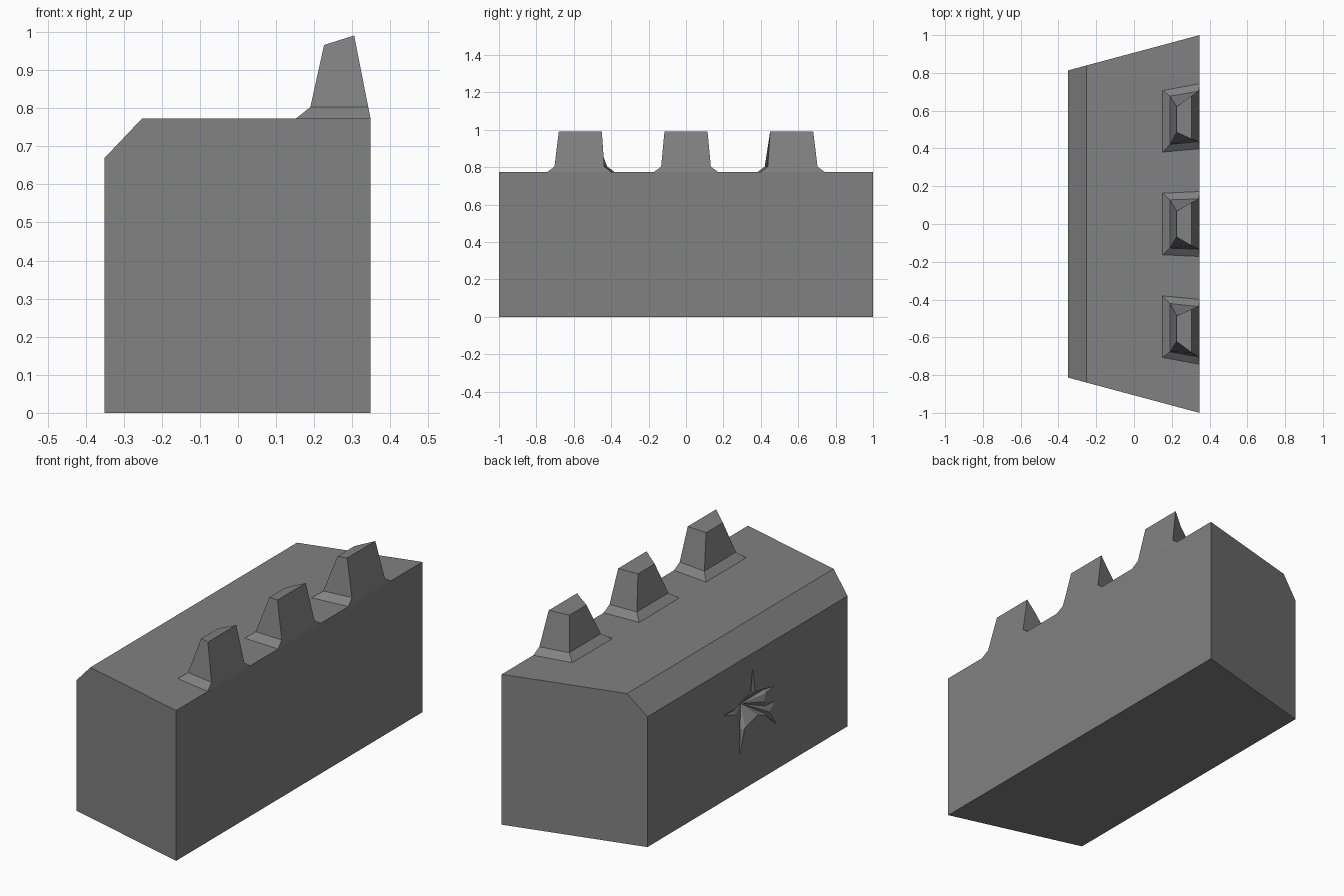
import bpy, bmesh

if "Cube" in bpy.data.objects:
    bpy.data.objects.remove(bpy.data.objects["Cube"])

# Dark grey stone
stone = bpy.data.materials.new("dark_stone")
stone.diffuse_color = (0.22, 0.22, 0.22, 1)
stone.use_nodes = True
stone.node_tree.nodes["Principled BSDF"].inputs["Base Color"].default_value = stone.diffuse_color


def make_object(name, verts, faces):
    bm = bmesh.new()
    vs = [bm.verts.new(v) for v in verts]
    for f in faces:
        bm.faces.new([vs[i] for i in f])
    bmesh.ops.recalc_face_normals(bm, faces=bm.faces)
    mesh = bpy.data.meshes.new(name)
    bm.to_mesh(mesh)
    bm.free()
    mesh.materials.append(stone)
    obj = bpy.data.objects.new(name, mesh)
    bpy.context.collection.objects.link(obj)
    return obj


# Wedge-shaped wall block: chamfered profile, ends splayed towards +x
X0, X1 = -0.35, 0.348
profile = [(X0, 0), (X1, 0), (X1, 0.773), (-0.252, 0.773), (X0, 0.67)]


def half_width(x):
    return 0.813 + (1.0 - 0.813) * (x - X0) / (X1 - X0)


n = len(profile)
verts = [(x, s * half_width(x), z) for s in (-1, 1) for x, z in profile]
faces = [range(n), range(n, 2 * n)]
faces += [(i, (i + 1) % n, n + (i + 1) % n, n + i) for i in range(n)]
wall = make_object("wall_block", verts, faces)

# Impact dent cut into the narrow (-x) face: deep core, shallow pointed cracks
outline = [(.212, .442), (.098, .44), (.024, .463), (-.025, .479),
           (-.04, .613), (-.065, .467), (-.138, .452), (-.228, .434),
           (-.15, .425), (-.139, .385), (-.236, .354), (-.18, .315),
           (-.244, .221), (-.14, .31), (-.082, .335), (.02, .308),
           (.067, .175), (.065, .306), (.098, .405)]
tips = (0, 4, 7, 10, 12, 16)
m = len(outline)
verts = [(X0 - 0.002, y, z) for y, z in outline] + [(X0 + 0.06, -0.03, 0.40)]
faces = [range(m)]
for i in range(m):
    a, b = i - 1, (i + 1) % m
    if i in tips:
        mid = len(verts)
        verts.append((X0 + 0.015, *((p + q) / 2 for p, q in zip(outline[a], outline[b]))))
        a %= m
        faces += [(a, i, mid), (i, b, mid), (a, mid, m), (mid, b, m)]
    elif b not in tips:
        faces.append((i, b, m))
cutter = make_object("dent_cutter", verts, faces)
cutter.hide_render = True
cutter.display_type = 'WIRE'
cut = wall.modifiers.new("dent", 'BOOLEAN')
cut.operation = 'DIFFERENCE'
cut.solver = 'EXACT'
cut.object = cutter


# Battlement teeth: flared foot, tapered body, sloping top
def tooth(name, yc, skew):
    # inner x, inner z, inner half width, outer x, outer z, outer half width
    rings = [(0.152, 0.773, 0.163, X1, 0.773, 0.172),
             (0.19, 0.803, 0.128, 0.342, 0.803, 0.133),
             (0.226, 0.966, 0.068, 0.305, 0.991, 0.115)]
    verts = []
    for xi, zi, wi, xo, zo, wo in rings:
        ci, co = (yc + skew * (x - 0.305) for x in (xi, xo))
        verts += [(xi, ci - wi, zi), (xo, co - wo, zo),
                  (xo, co + wo, zo), (xi, ci + wi, zi)]
    faces = [(0, 1, 2, 3), (8, 9, 10, 11)]
    for r in (0, 4):
        faces += [(r + i, r + (i + 1) % 4, r + 4 + (i + 1) % 4, r + 4 + i)
                  for i in range(4)]
    make_object(name, verts, faces)


for i in (-1, 0, 1):
    tooth(f"battlement_{i + 2}", i * 0.565, i * 0.14)
